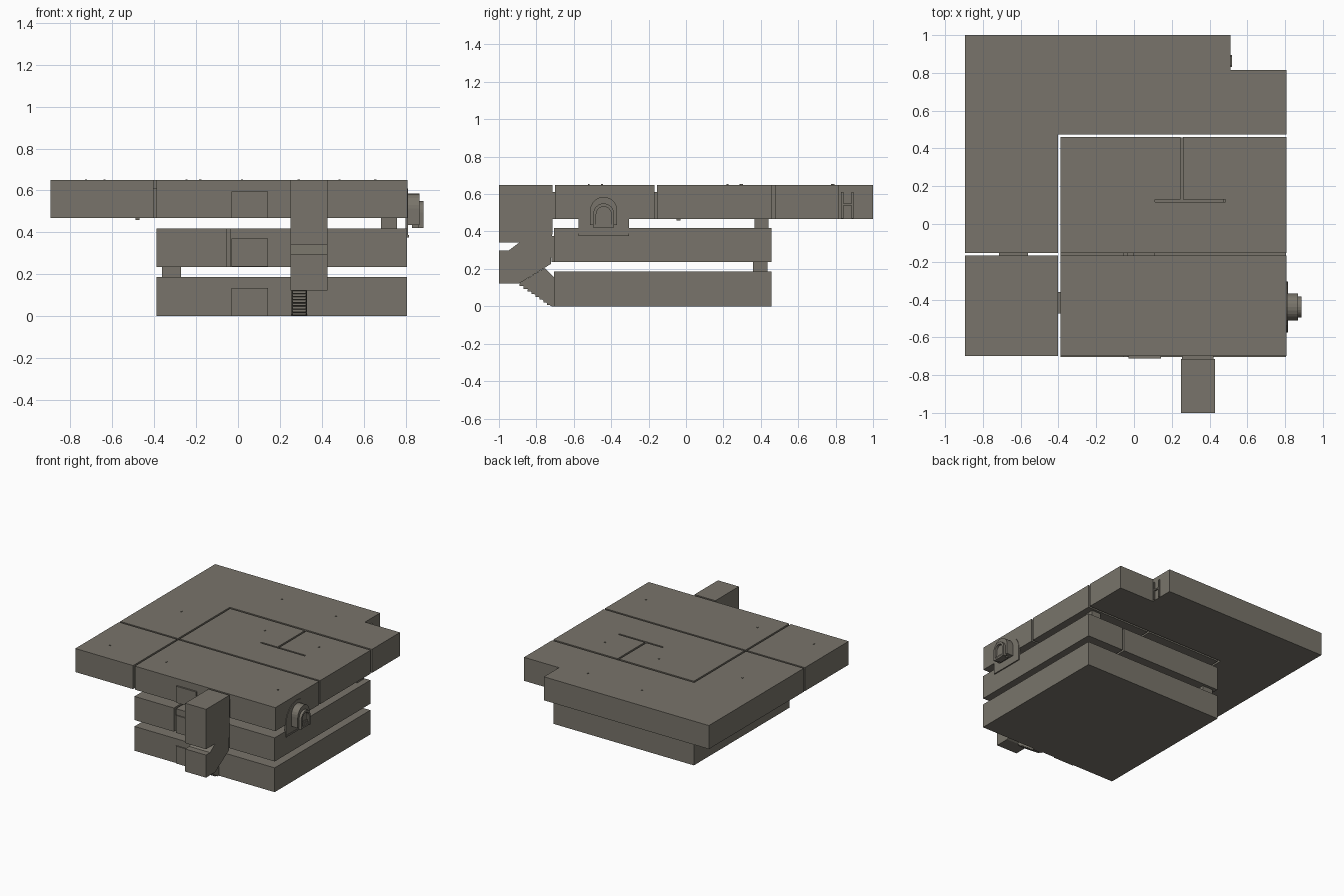
import bpy, bmesh, math

stone = bpy.data.materials.new("warm_grey_stone")
stone.diffuse_color = (0.19, 0.175, 0.145, 1)


def prism(name, pts, t0, t1, axis="z"):
    """Extrude a 2D outline from t0 to t1 along an axis (z: x,y outline; x: y,z outline)."""
    bm = bmesh.new()
    place = (lambda a, b: (a, b, t0)) if axis == "z" else (lambda a, b: (t0, a, b))
    face = bm.faces.new([bm.verts.new(place(a, b)) for a, b in pts])
    ext = bmesh.ops.extrude_face_region(bm, geom=[face])
    d = t1 - t0
    move = (0, 0, d) if axis == "z" else (d, 0, 0)
    bmesh.ops.translate(bm, vec=move,
                        verts=[v for v in ext["geom"] if isinstance(v, bmesh.types.BMVert)])
    bmesh.ops.recalc_face_normals(bm, faces=bm.faces)
    me = bpy.data.meshes.new(name)
    bm.to_mesh(me)
    bm.free()
    me.materials.append(stone)
    ob = bpy.data.objects.new(name, me)
    bpy.context.collection.objects.link(ob)
    return ob


def box(name, x0, x1, y0, y1, z0, z1):
    return prism(name, [(x0, y0), (x1, y0), (x1, y1), (x0, y1)], z0, z1)


def arch(cy, half, z0, z1, n=12):
    """Round-topped outline in (y, z), listed from one foot over the top to the other."""
    zc = z1 - half
    arc = [(cy + half * math.cos(math.pi * i / n), zc + half * math.sin(math.pi * i / n))
           for i in range(n + 1)]
    return [(cy + half, z0)] + arc + [(cy - half, z0)]


Z0, Z1 = 0.468, 0.649          # top storey
M0, M1 = 0.236, 0.418          # middle storey
YF, YB = -0.705, 0.458         # front and back of the stack

# Lower storey
box("lower_storey", -0.388, 0.806, YF, YB, 0, 0.187)

# Middle storey, two rooms parted by a narrow bent gap
prism("middle_room_left", [(-0.388, YF), (-0.052, YF), (-0.052, -0.1), (0.475, -0.1),
                           (0.475, YB), (-0.388, YB)], M0, M1)
prism("middle_room_right", [(-0.035, YF), (0.806, YF), (0.806, YB), (0.49, YB),
                            (0.49, -0.115), (-0.035, -0.115)], M0, M1)

# Top storey: L-shaped wing, side room, front hall, back room with a T-shaped gap
prism("top_wing", [(-0.895, 1), (-0.895, -0.154), (-0.403, -0.154), (-0.403, 0.475),
                   (0.808, 0.475), (0.808, 0.816), (0.51, 0.816), (0.51, 1)], Z0, Z1)
box("top_side_room", -0.895, -0.403, -0.7, -0.168, Z0, Z1)
box("top_front_hall", -0.389, 0.808, -0.7, -0.168, Z0, Z1)
prism("top_back_room", [(-0.389, -0.154), (0.808, -0.154), (0.808, 0.46), (0.26, 0.46),
                        (0.26, 0.13), (0.485, 0.13), (0.485, 0.117), (0.11, 0.117),
                        (0.11, 0.13), (0.246, 0.13), (0.246, 0.46), (-0.389, 0.46)], Z0, Z1)

# Doorways bridging the gaps between the top rooms
box("doorway_wing", -0.715, -0.56, -0.17, -0.152, Z0, 0.61)
box("doorway_hall", -0.005, 0.11, -0.17, -0.152, Z0, 0.61)
box("doorway_side", -0.405, -0.387, -0.475, -0.36, Z0, 0.61)

# Front door panels, one per storey
for i, (z, h) in enumerate([(0, 0.135), (M0, 0.135), (Z0, 0.128)]):
    box(f"front_door_{i}", -0.03, 0.142, YF - 0.008, YF + 0.008, z + 0.001, z + h)

# Stair links between the storeys
box("stair_link_lower", -0.362, -0.272, 0.357, 0.435, 0.18, 0.24)
box("stair_link_upper", 0.682, 0.758, 0.367, 0.442, 0.41, 0.472)

# Front stair tower with folded flights
prism("stair_tower", [(-1, Z1), (-1, 0.342), (-0.89, 0.342), (-0.95, 0.297), (-1, 0.297),
                      (-1, 0.123), (-0.89, 0.123), (-0.722, 0.227), (-0.715, 0.385),
                      (-0.715, Z1)], 0.25, 0.428, "x")
box("tower_door", 0.255, 0.42, -0.718, -0.695, Z0, 0.61)
box("tower_landing_door", 0.255, 0.42, -0.718, -0.7, M0, 0.375)
prism("lower_flight", [(-0.89, 0.123), (-0.72, 0), (-0.70, 0), (-0.70, 0.15),
                       (-0.755, 0.205)], 0.255, 0.33, "x")
for i in range(8):             # treads on the lower flight
    y, z = -0.89 + 0.021 * i, 0.108 - 0.0145 * i
    box(f"tread_{i}", 0.26, 0.325, y + 0.001, y + 0.03, z, z + 0.012)

# Arched side entrance: wall plate, neck, outer ring, sill and steps
CY = -0.44
prism("arch_plate", arch(CY, 0.135, 0.375, 0.61), 0.80, 0.812, "x")
prism("arch_neck", arch(CY, 0.072, 0.435, 0.585), 0.81, 0.867, "x")
ring = arch(CY, 0.056, 0.422, 0.55) + arch(CY, 0.04, 0.422, 0.533)[::-1]
prism("arch_ring", ring, 0.86, 0.886, "x")
box("arch_sill", 0.80, 0.815, CY - 0.135, CY + 0.135, 0.375, 0.388)
for i in range(3):
    box(f"arch_step_{i}", 0.83, 0.882 - 0.006 * i, CY - 0.041, CY + 0.041,
        0.422 + 0.014 * i, 0.436 + 0.014 * i)

# Small doorway in the back notch
box("notch_door_left", 0.50, 0.52, 0.83, 0.842, Z0 + 0.002, 0.61)
box("notch_door_right", 0.50, 0.52, 0.884, 0.896, Z0 + 0.002, 0.61)
box("notch_door_lintel", 0.50, 0.52, 0.842, 0.884, 0.54, 0.55)

# Tiny lamp caps on the roof, and one peg under the wing
caps = [(-0.637, 0.222), (-0.18, 0.79), (0.29, 0.78), (-0.725, -0.52), (-0.245, -0.52),
        (0.655, -0.45), (0.02, 0.30), (0.485, 0.29)]
for i, (x, y) in enumerate(caps):
    box(f"roof_cap_{i}", x - 0.005, x + 0.005, y - 0.005, y + 0.005, Z1 - 0.01, Z1 + 0.004)
box("wing_peg", -0.49, -0.47, -0.05, -0.03, 0.458, Z0 + 0.005)
